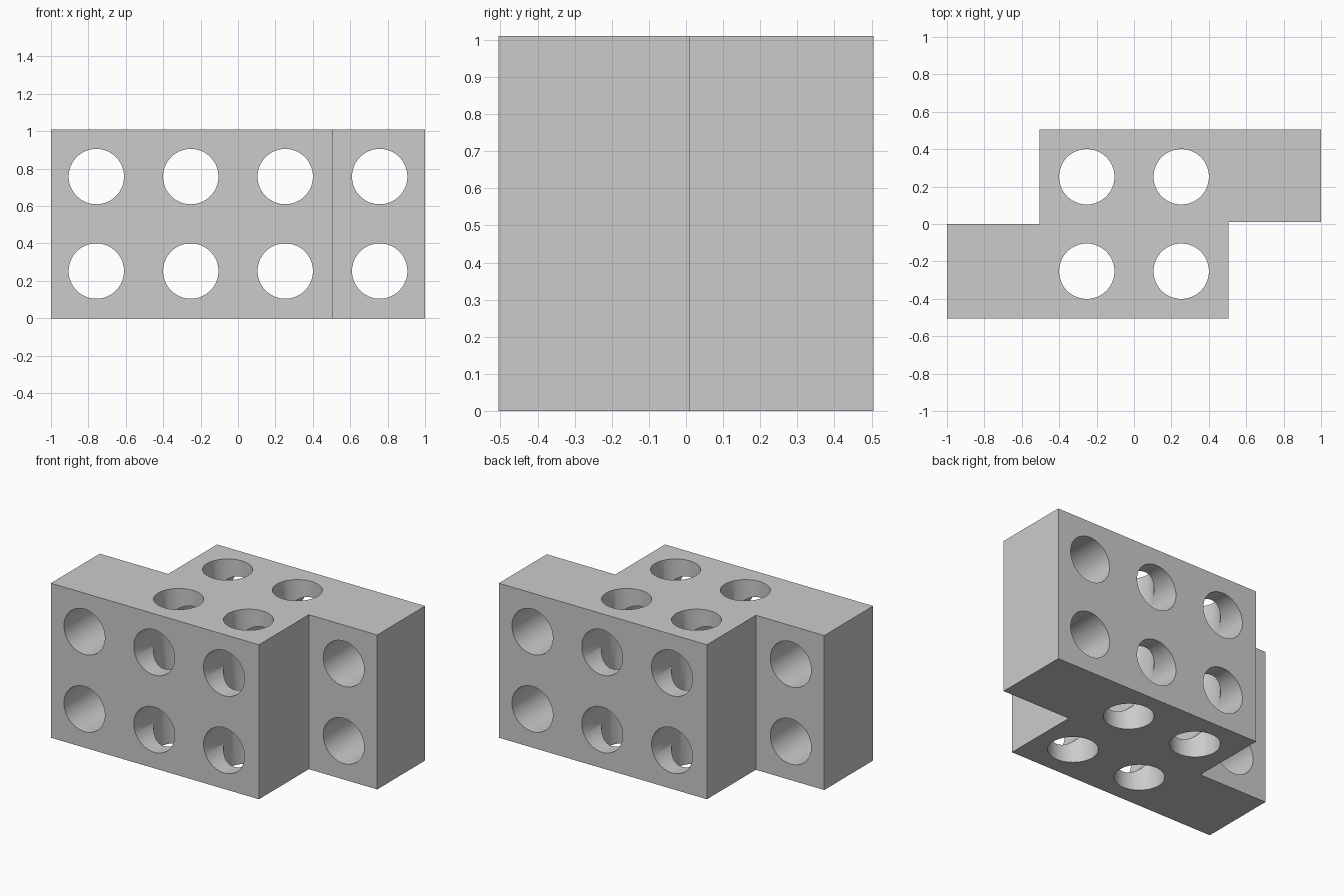
import bpy, bmesh, math

cube = bpy.data.objects.get("Cube")
if cube:
    bpy.data.objects.remove(cube, do_unlink=True)

UNIT = 0.505      # grid module
HALF = UNIT / 2
HEIGHT = 2 * UNIT
END = 1.0
GAP = 0.01        # fitting clearance on one step
RADIUS = 0.148

grey = bpy.data.materials.new("light grey")
grey.use_nodes = True
colour = (0.6, 0.6, 0.6, 1)
grey.diffuse_color = colour
grey.node_tree.nodes["Principled BSDF"].inputs["Base Color"].default_value = colour


def link(name, bm):
    mesh = bpy.data.meshes.new(name)
    bmesh.ops.recalc_face_normals(bm, faces=bm.faces)
    bm.to_mesh(mesh)
    bm.free()
    mesh.materials.append(grey)
    obj = bpy.data.objects.new(name, mesh)
    bpy.context.collection.objects.link(obj)
    return obj


# Stepped block: plan outline extruded upward
outline = [(-END, -UNIT), (UNIT, -UNIT), (UNIT, GAP), (END, GAP),
           (END, UNIT), (-UNIT, UNIT), (-UNIT, 0), (-END, 0)]
bm = bmesh.new()
base = bm.faces.new([bm.verts.new((x, y, 0)) for x, y in outline])
top = bmesh.ops.extrude_face_region(bm, geom=[base])["geom"]
bmesh.ops.translate(bm, vec=(0, 0, HEIGHT),
                    verts=[v for v in top if isinstance(v, bmesh.types.BMVert)])
block = link("stepped_block", bm)


def drill(location, rotation=(0, 0, 0)):
    """Cut one round through hole in the block."""
    bm = bmesh.new()
    bmesh.ops.create_cone(bm, cap_ends=True, segments=64, radius1=RADIUS,
                          radius2=RADIUS, depth=3)
    cutter = link("hole_cutter", bm)
    cutter.location, cutter.rotation_euler = location, rotation
    cutter.hide_render = True
    mod = block.modifiers.new("hole", 'BOOLEAN')
    mod.operation, mod.solver, mod.object = 'DIFFERENCE', 'EXACT', cutter
    bpy.ops.object.modifier_apply(modifier=mod.name)
    bpy.data.objects.remove(cutter, do_unlink=True)


bpy.context.view_layer.objects.active = block
block.select_set(True)

# Front-to-back holes in two rows
for z in (HALF, 3 * HALF):
    for i in (-3, -1, 1, 3):
        drill((i * HALF, 0, z), (math.pi / 2, 0, 0))

# Vertical holes through the middle
for x in (-HALF, HALF):
    for y in (-HALF, HALF):
        drill((x, y, 0.5))

bpy.ops.object.shade_smooth_by_angle(angle=math.radians(30))
